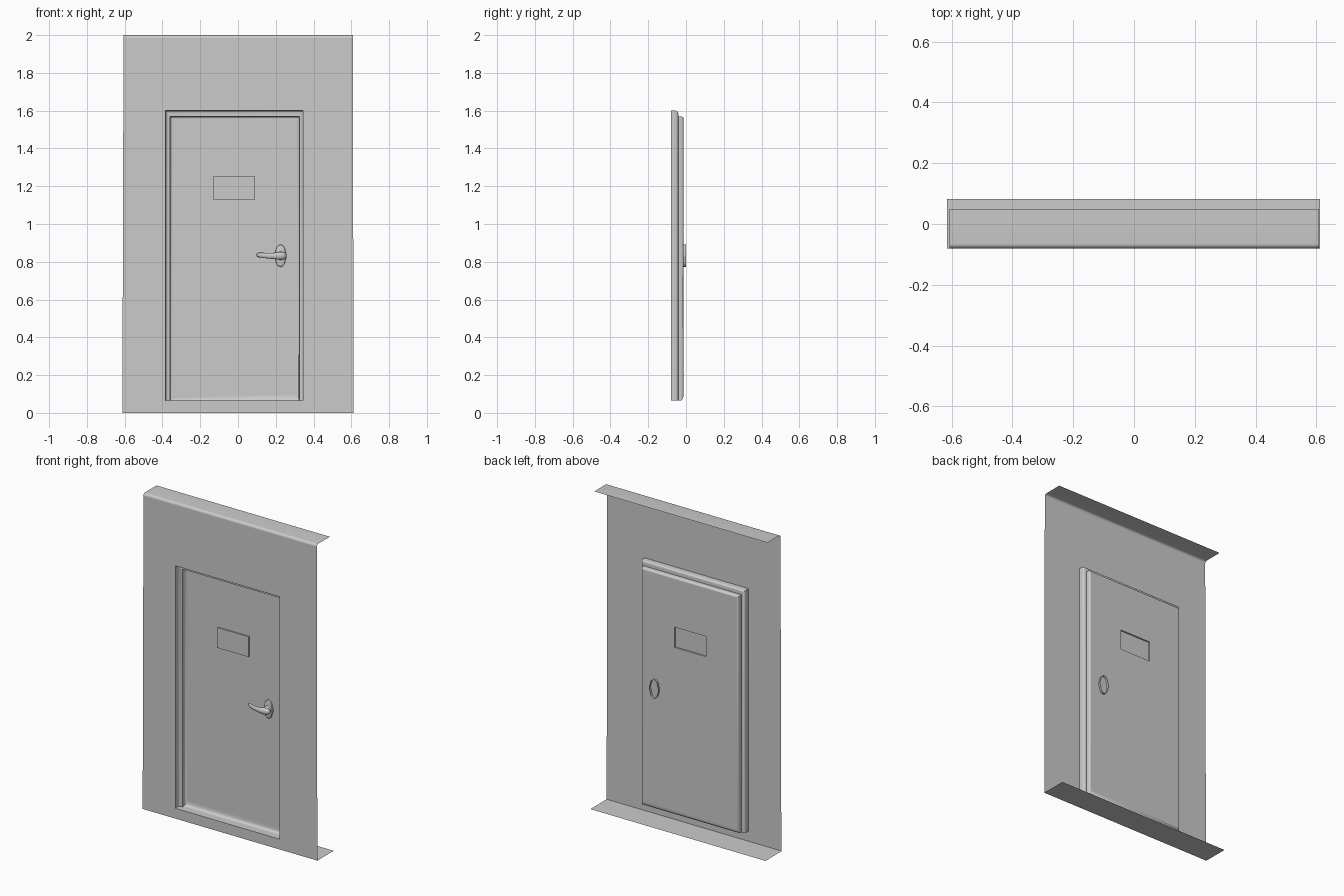
import bpy, bmesh
from math import sin, cos, pi

if "Cube" in bpy.data.objects:
    bpy.data.objects.remove(bpy.data.objects["Cube"])


def loft(name, rings, closed=True, cap_start=False, cap_end=False, fix=False, angle=35):
    """Skin a list of equal-length point rings into one smooth-shaded mesh."""
    bm = bmesh.new()
    vr = [[bm.verts.new(p) for p in r] for r in rings]
    n = len(rings[0])
    for a, b in zip(vr, vr[1:]):
        for i in range(n if closed else n - 1):
            j = (i + 1) % n
            bm.faces.new((a[i], a[j], b[j], b[i]))
    if cap_start:
        bm.faces.new(vr[0][::-1])
    if cap_end:
        bm.faces.new(vr[-1])
    if fix:
        bmesh.ops.recalc_face_normals(bm, faces=bm.faces)
    me = bpy.data.meshes.new(name)
    bm.to_mesh(me)
    bm.free()
    ob = bpy.data.objects.new(name, me)
    bpy.context.collection.objects.link(ob)
    bpy.ops.object.select_all(action='DESELECT')
    ob.select_set(True)
    bpy.context.view_layer.objects.active = ob
    bpy.ops.object.shade_smooth_by_angle(angle=angle * pi / 180)
    return ob


def rect(l, r, b, t, y):
    return [(l, y, b), (r, y, b), (r, y, t), (l, y, t)]


STEPS = [i * pi / 12 for i in range(7)]
F = -0.08                # wall front plane
BEND = 0.015             # radius of the top bend

# wall sheet with the door opening
opening = (-0.383, 0.345, 0.065, 1.6)
outer = [(-0.612, F, 0), (0.612, F, 0), (0.608, F, 2 - BEND), (-0.606, F, 2 - BEND)]
loft("wall", [outer, rect(*opening, F)])

# top flange with rounded bend, and bottom flange
top = [(F + BEND - BEND * cos(a), 2 - BEND + BEND * sin(a)) for a in STEPS] + [(0.05, 2)]
loft("top_flange", [[(-0.606, y, z), (0.608, y, z)] for y, z in top], closed=False)
loft("bottom_flange", [[(-0.615, y, 0), (0.612, y, 0)] for y in (0.083, F)], closed=False)

# stepped door frame: jamb, rounded ledge, inner jamb, fillet
rings = [rect(*opening, F)]
L, R, B, T = opening
for a in STEPS:          # rounded ledge edge; the sill stays flush
    d, y = 0.014 * (1 - cos(a)), -0.055 + 0.014 * sin(a)
    rings.append(rect(L + d, R - d, B, T - d, y))
L, R, T = L + 0.023, R - 0.02, T - 0.03
rings.append(rect(L, R, B, T, -0.041))
for a in STEPS:          # fillet into the door panel, larger at the sill
    c, y = 1 - cos(a), -0.030 + 0.017 * sin(a)
    rings.append(rect(L + 0.012 * c, R - 0.012 * c, B + 0.03 * c, T - 0.012 * c, y))
loft("door_frame", rings)

# door panel with the raised window plate
P = -0.013
window = (-0.13, 0.088, 1.127, 1.255)
loft("door_panel", [rect(L + 0.012, R - 0.012, B + 0.03, T - 0.012, P),
                    rect(*window, P), rect(*window, P - 0.009)], cap_end=True)

# lock plate: round middle with a lobe above and below, open at the back
CX, CZ = 0.225, 0.832


def plate(s, y):
    pts = []
    for i in range(40):
        a = 2 * pi * i / 40 - pi / 2
        r = 0.032 + 0.027 * abs(sin(a)) ** 5
        pts.append((CX + s * r * cos(a), y, CZ + s * r * sin(a)))
    return pts


loft("lock_plate", [plate(1, 0), plate(1, -0.018), plate(0.95, -0.022), plate(0.85, -0.024)],
     cap_end=True)

# handle neck
loft("handle_neck", [[(CX + r * cos(i * pi / 8), y, CZ + r * sin(i * pi / 8)) for i in range(16)]
                     for r, y in ((0.024, -0.022), (0.018, -0.03), (0.017, -0.05))],
     cap_end=True, fix=True)

# bowed lever: x, y, z, half height, half depth
path = [(0.257, -0.046, 0.832, 0.004, 0.004), (0.252, -0.047, 0.832, 0.014, 0.011),
        (0.240, -0.050, 0.832, 0.020, 0.014), (0.220, -0.053, 0.832, 0.021, 0.015),
        (0.195, -0.056, 0.831, 0.017, 0.012), (0.165, -0.055, 0.832, 0.015, 0.009),
        (0.135, -0.049, 0.834, 0.014, 0.008), (0.112, -0.042, 0.836, 0.012, 0.007),
        (0.102, -0.038, 0.837, 0.008, 0.005), (0.099, -0.037, 0.837, 0.003, 0.002)]
loft("handle_lever", [[(x, y + d * cos(i * pi / 8), z + h * sin(i * pi / 8)) for i in range(16)]
                      for x, y, z, h, d in path],
     cap_start=True, cap_end=True, fix=True, angle=60)
